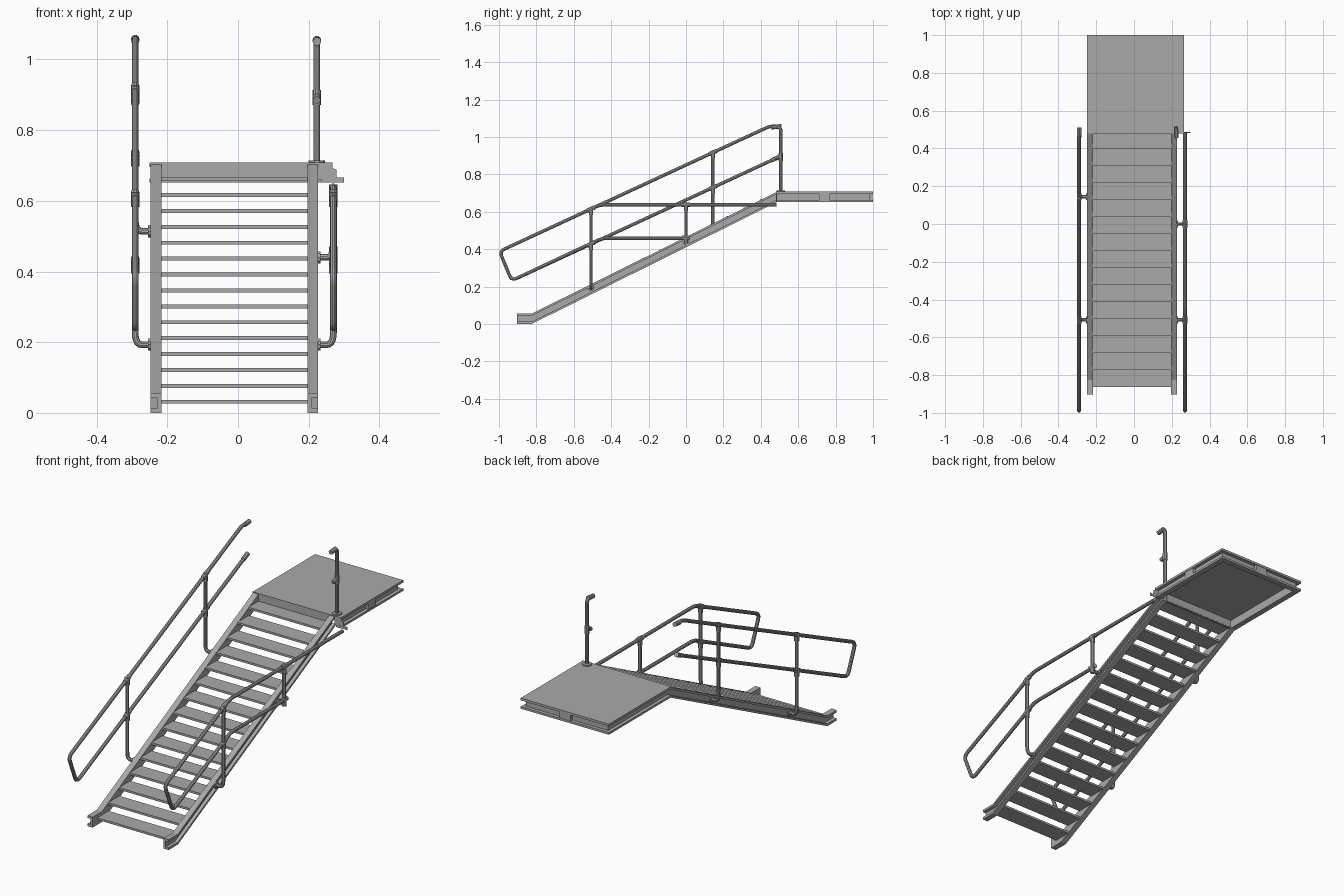
import bpy, bmesh
from mathutils import Vector

cube = bpy.data.objects.get("Cube")
if cube:
    bpy.data.objects.remove(cube, do_unlink=True)

steel = bpy.data.materials.new("galvanised grey")
steel.use_nodes = True
GREY = (0.4, 0.4, 0.4, 1)
steel.diffuse_color = GREY
steel.node_tree.nodes["Principled BSDF"].inputs["Base Color"].default_value = GREY


def add_object(name, mesh, smooth=False):
    obj = bpy.data.objects.new(name, mesh)
    bpy.context.collection.objects.link(obj)
    mesh.materials.clear()
    mesh.materials.append(steel)
    if smooth:
        bpy.ops.object.select_all(action='DESELECT')
        obj.select_set(True)
        bpy.context.view_layer.objects.active = obj
        bpy.ops.object.shade_smooth_by_angle()
    return obj


def prism(name, outline, start, end, axis="x"):
    """Extrude a yz outline along x, or an xz outline along y."""
    place = (lambda p, t: (t, p[0], p[1])) if axis == "x" else (lambda p, t: (p[0], t, p[1]))
    bm = bmesh.new()
    a = [bm.verts.new(place(p, start)) for p in outline]
    b = [bm.verts.new(place(p, end)) for p in outline]
    bm.faces.new(a)
    bm.faces.new(b[::-1])
    n = len(a)
    for i in range(n):
        bm.faces.new((a[i], b[i], b[(i + 1) % n], a[(i + 1) % n]))
    bmesh.ops.recalc_face_normals(bm, faces=bm.faces)
    mesh = bpy.data.meshes.new(name)
    bm.to_mesh(mesh)
    bm.free()
    return add_object(name, mesh)


def box(name, x, y, z):
    return prism(name, [(y[0], z[0]), (y[1], z[0]), (y[1], z[1]), (y[0], z[1])], *x)


def rounded(points, radius):
    """Replace each inner corner by a short arc."""
    pts = [Vector(p) for p in points]
    out = [pts[0]]
    for a, b, c in zip(pts, pts[1:], pts[2:]):
        u, v = a - b, c - b
        p = b + u.normalized() * min(radius, u.length * 0.45)
        q = b + v.normalized() * min(radius, v.length * 0.45)
        for i in range(6):
            t = i / 5
            out.append(p * (1 - t) ** 2 + b * 2 * t * (1 - t) + q * t ** 2)
    return out + [pts[-1]]


def tube(name, points, radius=0.0095, bend=0.03):
    curve = bpy.data.curves.new(name, 'CURVE')
    curve.dimensions = '3D'
    curve.bevel_depth = radius
    curve.bevel_resolution = 3
    curve.use_fill_caps = True
    path = rounded(points, bend)
    spline = curve.splines.new('POLY')
    spline.points.add(len(path) - 1)
    for sp, p in zip(spline.points, path):
        sp.co = (*p, 1)
    temp = bpy.data.objects.new("temp", curve)
    bpy.context.collection.objects.link(temp)
    graph = bpy.context.evaluated_depsgraph_get()
    mesh = bpy.data.meshes.new_from_object(temp.evaluated_get(graph))
    bpy.data.objects.remove(temp, do_unlink=True)
    mesh.name = name
    return add_object(name, mesh, True)


# Stringers: channels open to the outside, flat foot then slope
BASE = [(-0.903, 0), (-0.825, 0), (0.487, 0.652)]
DEPTH = 0.055


def strip(low, high):
    return [(y, z + low) for y, z in BASE] + [(y, z + high) for y, z in reversed(BASE)]


for side, inner, outer in (("right", -0.217, -0.248), ("left", 0.197, 0.227)):
    web = inner + (0.012 if outer > inner else -0.012)
    prism(side + "_stringer_web", strip(0, DEPTH), inner, web)
    prism(side + "_stringer_bottom_flange", strip(0, 0.012), web, outer)
    prism(side + "_stringer_top_flange", strip(DEPTH - 0.012, DEPTH), web, outer)

# Treads
for i in range(15):
    y, z = -0.863 + 0.09 * i, 0.026 + 0.045 * i
    box("tread", (-0.217, 0.197), (y, y + 0.094), (z, z + 0.011))

# Landing: deck plate, edge channels and splice blocks
X0, X1, Y0, Y1 = -0.25, 0.265, 0.48, 1.0
LOW, TOP, LIP = 0.652, 0.708, 0.03
box("landing_deck", (X0, X1), (Y0, Y1), (TOP - 0.012, TOP))
box("landing_riser", (-0.217, 0.197), (Y0, Y0 + 0.01), (LOW, TOP))
for name, xr, yr, wx, wy in (
    ("right", (X0, X0 + LIP), (Y0, Y1), (X0 + 0.018, X0 + LIP), (Y0, Y1 - 0.018)),
    ("left", (X1 - LIP, X1), (Y0, Y1), (X1 - LIP, X1 - 0.018), (Y0, Y1 - 0.018)),
    ("back", (X0 + LIP, X1 - LIP), (Y1 - LIP, Y1), (X0 + LIP, X1 - LIP), (Y1 - LIP, Y1 - 0.018)),
):
    box("landing_flange_" + name, xr, yr, (LOW, LOW + 0.011))
    box("landing_web_" + name, wx, wy, (LOW + 0.011, TOP - 0.012))
box("back_splice_block", (-0.025, 0.04), (Y1 - 0.02, Y1 - 0.002), (LOW + 0.011, TOP - 0.012))
box("left_splice_block", (X1 - 0.02, X1 - 0.002), (0.71, 0.77), (LOW + 0.011, TOP - 0.012))

# Stepped end plate beside the stringer top
prism("stepped_end_plate", [(0.227, TOP), (0.267, TOP), (0.267, 0.693), (0.279, 0.688), (0.279, 0.666),
      (0.3, 0.666), (0.3, 0.652), (0.262, 0.652), (0.255, 0.66), (0.227, 0.66)], 0.482, 0.486, "y")

# Handrails: shared lower loop, then each side's own upper run
XR, XL = -0.291, 0.27
SLOPE = 0.463


def top_z(y):
    return 0.615 + SLOPE * (y + 0.508)


def mid_z(y):
    return 0.428 + SLOPE * (y + 0.508)


def rail(name, x, upper, lower):
    loop = [(-0.997, top_z(-0.997)), (-0.932, mid_z(-0.932))]
    tube(name, [(x, y, z) for y, z in upper + loop + lower])


rail("right_handrail", XR, [(0.51, 1.057), (0.45, top_z(0.45))], [(0.495, mid_z(0.495))])
rail("left_handrail", XL, [(0.485, 0.637), (-0.46, 0.637)], [(-0.45, 0.458), (0, 0.458)])


def sleeve(x, y, z, dy, dz):
    d = Vector((0, dy, dz)).normalized() * 0.021
    c = Vector((x, y, z))
    tube("rail_sleeve", [c - d, c + d], 0.012)


def post(name, x, y, foot_x, foot_z, top, middle, slope_top, slope_mid):
    tube(name, [(x, y, top), (x, y, foot_z), (foot_x, y, foot_z)], bend=0.035)
    out = 0.006 if x > 0 else -0.006
    tube(name + "_foot_flange", [(foot_x, y, foot_z), (foot_x + out, y, foot_z)], 0.018)
    for z, s in ((top, slope_top), (middle, slope_mid)):
        sleeve(x, y, z, 1, s)
        sleeve(x, y, z - 0.012, 0, 1)


for y, foot in ((-0.508, 0.193), (0.144, 0.514)):
    post("right_rail_post", XR, y, -0.248, foot, top_z(y), mid_z(y), SLOPE, SLOPE)
post("left_lower_post", XL, -0.508, 0.227, 0.193, top_z(-0.508), mid_z(-0.508), SLOPE, SLOPE)
post("left_upper_post", XL, 0, 0.227, 0.44, 0.637, 0.462, 0, 0)

# Couplings at the open upper ends of the right rail
sleeve(XR, 0.49, 1.056, 1, 0.1)
sleeve(XR, 0.478, mid_z(0.478), 1, SLOPE)

# Landing post with bent top, base flange and stub
XP, YP = 0.223, 0.507
tube("landing_post", [(XP, YP, TOP), (XP, YP, 1.057), (XP, 0.455, 1.05)], bend=0.028)
tube("landing_post_base", [(XP, YP, TOP), (XP, YP, TOP + 0.006)], 0.023)
tube("landing_post_stub", [(XP, YP, 0.897), (XP, 0.475, 0.885)], 0.0105)
sleeve(XP, YP, 0.892, 0, 1)
sleeve(XP, 0.476, 1.053, 1, 0.1)
